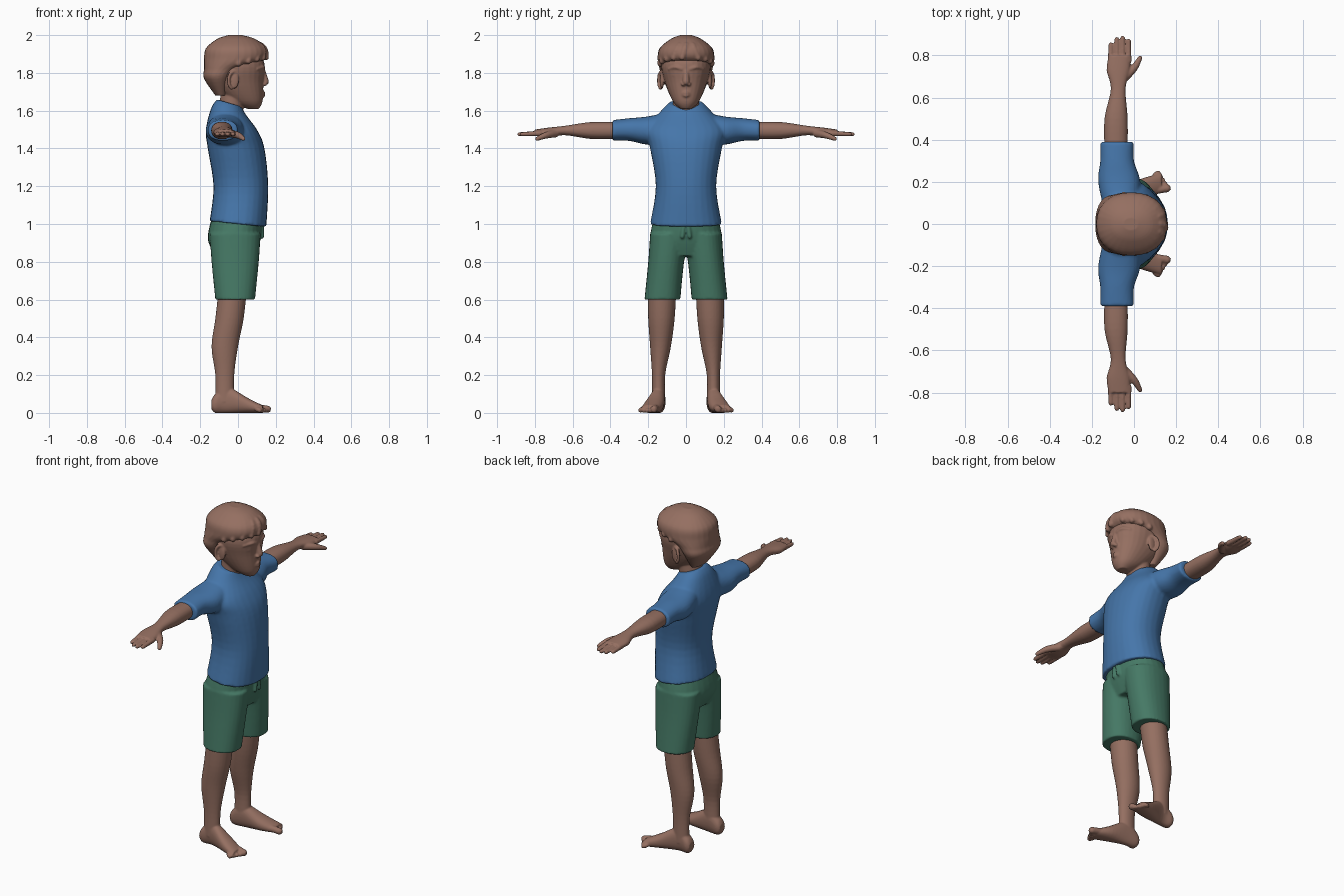
import bpy
import bmesh
from math import cos, sin, pi, copysign
from mathutils import Vector, Matrix

cube = bpy.data.objects.get("Cube")
if cube:
    bpy.data.objects.remove(cube)


def material(name, rgb):
    mat = bpy.data.materials.new(name)
    mat.use_nodes = True
    color = (*rgb, 1)
    mat.diffuse_color = color
    mat.node_tree.nodes["Principled BSDF"].inputs["Base Color"].default_value = color
    return mat


SKIN = material("skin brown", (.3, .16, .12))
BLUE = material("shirt blue", (.06, .18, .4))
GREEN = material("shorts green", (.06, .19, .13))


def smooth_rows(rows, steps=5):
    """Run a smooth curve through every column of a table."""
    rows = [Vector(row) for row in rows]
    out = []
    for i in range(len(rows) - 1):
        start, end = rows[i], rows[i + 1]
        before, after = rows[max(i - 1, 0)], rows[min(i + 2, len(rows) - 1)]
        for k in range(steps):
            t = k / steps
            ease = (end - start) * t * t * (3 - 2 * t)
            leave, arrive = (end - before) / 2, (after - start) / 2
            out.append(start + ease + leave * t * (1 - t) ** 2 - arrive * t * t * (1 - t))
    return out + [rows[-1]]


def unit_circle(n):
    return [(cos(2 * pi * i / n), sin(2 * pi * i / n)) for i in range(n)]


def skin_rings(bm, rings):
    """Bridge rings of points into a closed tube."""
    loops = [[bm.verts.new(point) for point in ring] for ring in rings]
    for low, high in zip(loops, loops[1:]):
        for i in range(len(low)):
            bm.faces.new((low[i - 1], low[i], high[i], high[i - 1]))
    bm.faces.new(loops[0])
    bm.faces.new(loops[-1])


def squarish(value, power):
    return copysign(abs(value) ** power, value)


def loft(bm, axis, rows, power=.9):
    """Rows: station, low and high of both cross axes, optional tilt."""
    rows = [tuple(row) + (0,) * (6 - len(row)) for row in rows]
    rings = []
    for station, a_low, a_high, b_low, b_high, tilt in smooth_rows(rows):
        ring = []
        for c, s in unit_circle(28):
            offset = (a_high - a_low) / 2 * squarish(c, power)
            a = (a_low + a_high) / 2 + offset
            b = (b_low + b_high) / 2 + (b_high - b_low) / 2 * squarish(s, power)
            t = station + tilt * offset
            ring.append({"x": (t, a, b), "y": (a, t, b), "z": (a, b, t)}[axis])
        rings.append(ring)
    skin_rings(bm, rings)


def loft_even(bm, rows, power=.9):
    """Upright loft, symmetric in y: height, back, front, half width, tilt."""
    loft(bm, "z", [(z, back, front, -half, half, *tilt)
                   for z, back, front, half, *tilt in rows], power)


def tube(bm, points, radii):
    """Tube along a smooth path with rounded tips."""
    rows = smooth_rows([(*point, radius) for point, radius in zip(points, radii)])
    mids = [row.xyz for row in rows]
    sizes = [row.w for row in rows]
    last = len(mids) - 1
    ways = [(mids[min(i + 1, last)] - mids[max(i - 1, 0)]).normalized()
            for i in range(last + 1)]
    stations = [(mids[0] - ways[0] * sizes[0] * .7, ways[0], sizes[0] * .6)]
    stations += zip(mids, ways, sizes)
    stations.append((mids[-1] + ways[-1] * sizes[-1] * .7, ways[-1], sizes[-1] * .6))
    rings = []
    for mid, way, size in stations:
        turn = way.to_track_quat("Z", "Y")
        rings.append([mid + turn @ Vector((c * size, s * size, 0))
                      for c, s in unit_circle(12)])
    skin_rings(bm, rings)


def ball(bm, centre, size):
    place = Matrix.Translation(centre) @ Matrix.Diagonal((*size, 1))
    bmesh.ops.create_uvsphere(bm, u_segments=20, v_segments=12, radius=1, matrix=place)


def mirror(bm):
    copy = bmesh.ops.duplicate(bm, geom=bm.verts[:] + bm.edges[:] + bm.faces[:])
    for item in copy["geom"]:
        if isinstance(item, bmesh.types.BMVert):
            item.co.y *= -1


def finish(bm, name, mat, voxel=.005, side=1):
    """Fuse the pieces into one soft surface."""
    for vert in bm.verts:
        vert.co.y *= side
    bmesh.ops.recalc_face_normals(bm, faces=bm.faces[:])
    mesh = bpy.data.meshes.new(name)
    bm.to_mesh(mesh)
    bm.free()
    mesh.shade_smooth()
    mesh.materials.append(mat)
    obj = bpy.data.objects.new(name, mesh)
    bpy.context.collection.objects.link(obj)
    fuse = obj.modifiers.new("Fuse", "REMESH")
    fuse.mode = "VOXEL"
    fuse.voxel_size = voxel
    fuse.use_smooth_shade = True
    soften = obj.modifiers.new("Soften", "SMOOTH")
    soften.factor = .5
    soften.iterations = 3


# Shirt: sleeves and torso
bm = bmesh.new()
loft(bm, "y", [(.06, -.14, .02, 1.43, 1.6), (.2, -.17, .03, 1.42, 1.57),
               (.3, -.16, 0, 1.44, 1.56), (.39, -.16, 0, 1.44, 1.55)])
mirror(bm)
loft_even(bm, [(1, -.15, .15, .19, -.1), (1.2, -.13, .16, .16), (1.4, -.16, .14, .19),
               (1.5, -.17, .1, .21), (1.6, -.14, .04, .13, -.2), (1.64, -.11, .02, .09, -.3)])
finish(bm, "shirt", BLUE, .008)

# Shorts: legs, drawstring and hips
bm = bmesh.new()
loft(bm, "z", [(.6, -.12, .09, .03, .22), (.8, -.14, .11, .01, .2), (.95, -.15, .12, -.02, .19)])
tube(bm, [(.13, .01, 1), (.13, .02, .93)], [.01, .01])
mirror(bm)
loft_even(bm, [(.83, -.12, .09, .15), (.92, -.16, .12, .19), (1.03, -.14, .13, .17)])
finish(bm, "shorts", GREEN, .007)

for label, side in (("left", 1), ("right", -1)):
    # Arm, fingers and thumb
    bm = bmesh.new()
    loft(bm, "y", [(.35, -.14, -.03, 1.45, 1.54), (.5, -.14, -.03, 1.45, 1.54),
                   (.64, -.11, -.04, 1.47, 1.52), (.73, -.13, -.02, 1.46, 1.51),
                   (.8, -.12, -.02, 1.47, 1.5)])
    for k in range(4):
        x = -.11 + .028 * k
        tip = .885 - .01 * (k - 1.8) ** 2
        tube(bm, [(x, .77, 1.48), (x, tip, 1.475)], [.015, .011])
    tube(bm, [(-.05, .69, 1.48), (0, .74, 1.47), (.03, .79, 1.45)], [.022, .018, .011])
    finish(bm, label + "_arm", SKIN, side=side)

    # Leg, foot and toes
    bm = bmesh.new()
    loft(bm, "z", [(.06, -.12, -.02, .11, .18), (.2, -.12, -.02, .11, .18),
                   (.35, -.14, 0, .08, .19), (.5, -.12, .03, .06, .2),
                   (.68, -.1, .05, .05, .2)], 1)
    loft(bm, "x", [(-.14, .12, .17, .02, .07), (-.12, .11, .18, 0, .1), (-.06, .11, .18, 0, .14),
                   (.05, .12, .22, 0, .08), (.13, .15, .24, 0, .04)])
    for k in range(5):
        size = .013 if k else .019
        y = .17 + .018 * k
        tube(bm, [(.1, y - .01, size * 1.5), (.16 - .011 * k, y, size)], [size, size])
    finish(bm, label + "_leg", SKIN, side=side)

# Head: paired eyes, brows, nostrils and ears, then nose, lips, skull and neck
bm = bmesh.new()
ball(bm, (.103, .053, 1.79), (.022, .025, .017))
tube(bm, [(.135, .02, 1.82), (.13, .055, 1.83), (.1, .09, 1.82)], [.01, .01, .008])
ball(bm, (.14, .015, 1.74), (.014, .012, .01))
ball(bm, (-.02, .127, 1.76), (.025, .01, .045))
rim = [pi * (.2 + .2 * k) for k in range(7)]
tube(bm, [(-.025 + .025 * cos(a), .13 - .015 * cos(a), 1.76 + .045 * sin(a)) for a in rim],
     [.009] * len(rim))
mirror(bm)
tube(bm, [(.125, 0, 1.83), (.147, 0, 1.75)], [.014, .018])
for z in (1.68, 1.695):
    tube(bm, [(.12, -.03, 1.685), (.135, 0, z), (.12, .03, 1.685)], [.004, .009, .004])
loft_even(bm, [(1.61, .05, .11, .03), (1.65, -.04, .13, .07), (1.75, -.15, .135, .112),
               (1.85, -.17, .14, .13), (1.95, -.1, .09, .08)])
loft_even(bm, [(1.55, -.12, .02, .08), (1.62, -.1, .03, .07), (1.72, -.09, .05, .07)], 1)
finish(bm, "head", SKIN)

# Hair: cap and swept fringe locks
bm = bmesh.new()
loft_even(bm, [(1.68, -.12, -.06, .07), (1.77, -.18, -.03, .13), (1.82, -.18, .02, .14),
               (1.87, -.18, .14, .15), (1.93, -.17, .15, .14), (1.98, -.11, .09, .08),
               (2, -.05, .02, .03)])
for k in range(9):
    a = .35 * (k - 4)
    sweep = a + copysign(.15, a - .2)
    tube(bm, [(-.02, .03, 1.98), (.12 * cos(a), .1 * sin(a), 1.94),
              (.15 * cos(sweep), .137 * sin(sweep), 1.84 + .04 * cos(a))], [.01, .022, .016])
finish(bm, "hair", SKIN)
